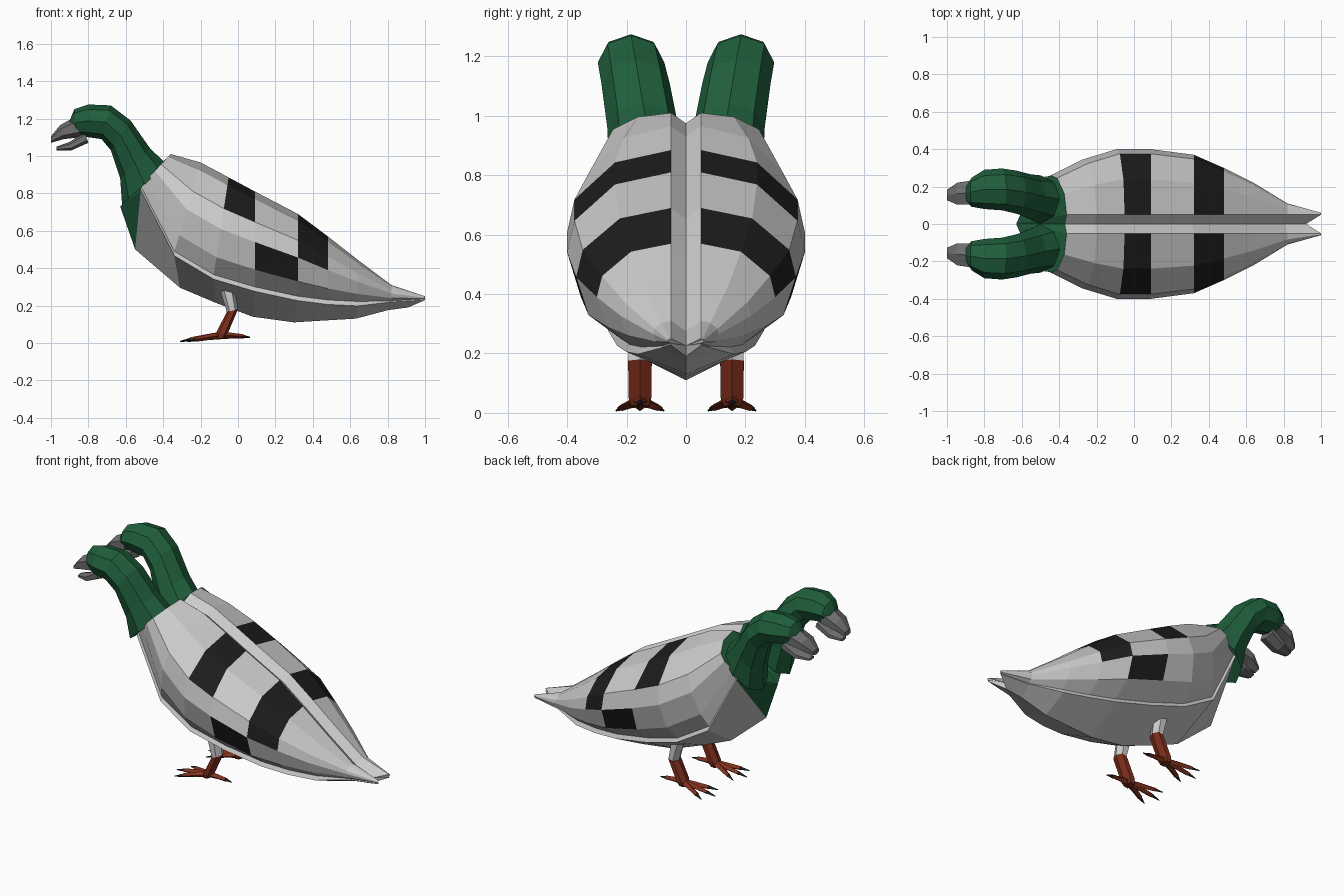
import bpy, bmesh, math


def material(name, rgb):
    m = bpy.data.materials.new(name)
    m.diffuse_color = (*rgb, 1)
    return m


GREY = material("plumage_grey", (0.8, 0.8, 0.8))
GREEN = material("head_green", (0.014, 0.115, 0.045))
BLACK = material("bar_black", (0.012, 0.012, 0.012))
RED = material("leg_red", (0.22, 0.03, 0.012))
BEAK = material("beak_grey", (0.16, 0.16, 0.16))


def finish(name, bm, mats):
    bmesh.ops.remove_doubles(bm, verts=bm.verts, dist=0.0005)
    bmesh.ops.recalc_face_normals(bm, faces=bm.faces)
    mesh = bpy.data.meshes.new(name)
    bm.to_mesh(mesh)
    bm.free()
    for m in mats:
        mesh.materials.append(m)
    ob = bpy.data.objects.new(name, mesh)
    bpy.context.collection.objects.link(ob)
    return ob


def tube(name, rings, mat, n=8, turn=0.0):
    """Mirrored loft; ring = (x1, z1, x2, z2, y, half width in y)."""
    bm = bmesh.new()
    for s in (-1, 1):
        loops = []
        for x1, z1, x2, z2, y, b in rings:
            loop = []
            for i in range(n):
                a = 2 * math.pi * i / n + turn
                c = math.cos(a) / 2
                loop.append(bm.verts.new(((x1 + x2) / 2 + c * (x1 - x2),
                                          s * (y + b * math.sin(a)),
                                          (z1 + z2) / 2 + c * (z1 - z2))))
            loops.append(loop)
        for l0, l1 in zip(loops, loops[1:]):
            for i in range(n):
                j = (i + 1) % n
                bm.faces.new((l0[i], l0[j], l1[j], l1[i]))
        bm.faces.new(loops[0])
        bm.faces.new(loops[-1])
    return finish(name, bm, [mat])


# Body: stations of (ridge x, slant, ridge z, half width, edge y, edge z, keel x, keel z)
stations = [
    (-0.36, 0.16, 1.01, 0.26, 0.235, 0.84, -0.55, 0.50),
    (-0.20, 0.14, 0.965, 0.345, 0.26, 0.49, -0.31, 0.295),
    (-0.05, 0.08, 0.885, 0.40, 0.27, 0.365, -0.12, 0.215),
    (0.09, 0.00, 0.81, 0.40, 0.25, 0.30, 0.08, 0.14),
    (0.32, 0.00, 0.69, 0.37, 0.22, 0.25, 0.30, 0.11),
    (0.48, 0.00, 0.57, 0.30, 0.19, 0.23, 0.46, 0.12),
    (0.64, 0.00, 0.445, 0.22, 0.15, 0.222, 0.63, 0.13),
    (0.82, 0.00, 0.31, 0.11, 0.08, 0.225, 0.80, 0.175),
    (1.00, 0.00, 0.25, 0.06, 0.05, 0.235, 0.91, 0.19),
]
arc = [(0.54, 0.08), (0.93, 0.32), (1.0, 0.53), (0.87, 0.82)]


def section(x, slant, zr, w, ye, ze, xk, zk):
    drop = min(0.035, (zr - zk) * 0.4)
    lip = 0.012 if x < 0.8 else 0.003
    pts = [(min(x - 0.01, 0.92), 0, zr - drop), (x, 0.05, zr)]
    for fy, fz in arc:
        pts.append((x - slant * fz, 0.05 + (w - 0.05) * fy, zr + (ze - zr) * fz))
    pts += [(x - slant, ye, ze), (x - slant, ye + lip, ze - 2 * lip), (xk, 0, zk)]
    return pts


# Dark wing bars as (station, row) faces
bars = {(2, 1), (2, 2), (4, 1), (4, 2), (4, 3), (3, 4)}
bm = bmesh.new()
for s in (-1, 1):
    rows = [[bm.verts.new((x, s * y, z)) for x, y, z in section(*st)] for st in stations]
    for i, (r0, r1) in enumerate(zip(rows, rows[1:])):
        for j in range(8):
            f = bm.faces.new((r0[j], r0[j + 1], r1[j + 1], r1[j]))
            f.material_index = 1 if (i, j) in bars else 0
    # green breast point and notched tail end
    breast = bm.verts.new((-0.63, 0, 0.73))
    for j in range(8):
        f = bm.faces.new((breast, rows[0][j], rows[0][j + 1]))
        f.material_index = 2
    for j in range(1, 8):
        bm.faces.new((rows[-1][0], rows[-1][j], rows[-1][j + 1]))
finish("body", bm, [GREY, BLACK, GREEN])

# Two necks with heads
tube("necks_and_heads", [
    (-0.38, 0.955, -0.62, 0.74, 0.13, 0.13),
    (-0.47, 1.04, -0.63, 0.88, 0.145, 0.12),
    (-0.575, 1.19, -0.68, 1.03, 0.17, 0.115),
    (-0.68, 1.27, -0.73, 1.09, 0.185, 0.112),
    (-0.80, 1.275, -0.80, 1.10, 0.185, 0.105),
    (-0.875, 1.25, -0.86, 1.11, 0.17, 0.078),
    (-0.90, 1.19, -0.88, 1.13, 0.165, 0.05)], GREEN, 8)

# Open beaks
tube("upper_beaks", [
    (-0.87, 1.21, -0.84, 1.10, 0.168, 0.075),
    (-0.95, 1.165, -0.93, 1.09, 0.162, 0.068),
    (-1.0, 1.105, -1.0, 1.07, 0.155, 0.032)], BEAK, 6)
tube("lower_beaks", [
    (-0.82, 1.13, -0.80, 1.07, 0.17, 0.06),
    (-0.90, 1.075, -0.89, 1.03, 0.165, 0.055),
    (-0.97, 1.05, -0.97, 1.03, 0.158, 0.028)], BEAK, 6)

# Legs
tube("thighs", [(-0.02, 0.33, -0.11, 0.33, 0.155, 0.045),
                (0.0, 0.18, -0.06, 0.165, 0.155, 0.044)], GREY, 6)
tube("shins", [(0.0, 0.18, -0.06, 0.165, 0.155, 0.046),
               (-0.055, 0.05, -0.12, 0.05, 0.155, 0.044),
               (-0.07, 0.025, -0.12, 0.02, 0.155, 0.034)], RED, 6)

# Toes with dark claws: tip x, tip y, tip z
for name, tx, ty, tz in (("middle", -0.31, 0.155, 0.008), ("outer", -0.27, 0.235, 0.008),
                         ("inner", -0.27, 0.075, 0.008), ("back", 0.065, 0.155, 0.03)):
    def toe_ring(t, h, b):
        x = -0.09 + (tx + 0.09) * t
        z = 0.04 + (tz - 0.04) * t + 0.012 * t * (1 - t)
        return (x, z + h, x, z - h, 0.155 + (ty - 0.155) * t, b)
    tube(name + "_toes", [toe_ring(0, 0.02, 0.026), toe_ring(0.4, 0.015, 0.02),
                          toe_ring(0.75, 0.012, 0.017)], RED, 4)
    tube(name + "_claws", [toe_ring(0.75, 0.01, 0.014), toe_ring(1, 0.003, 0.003)], BLACK, 4)
